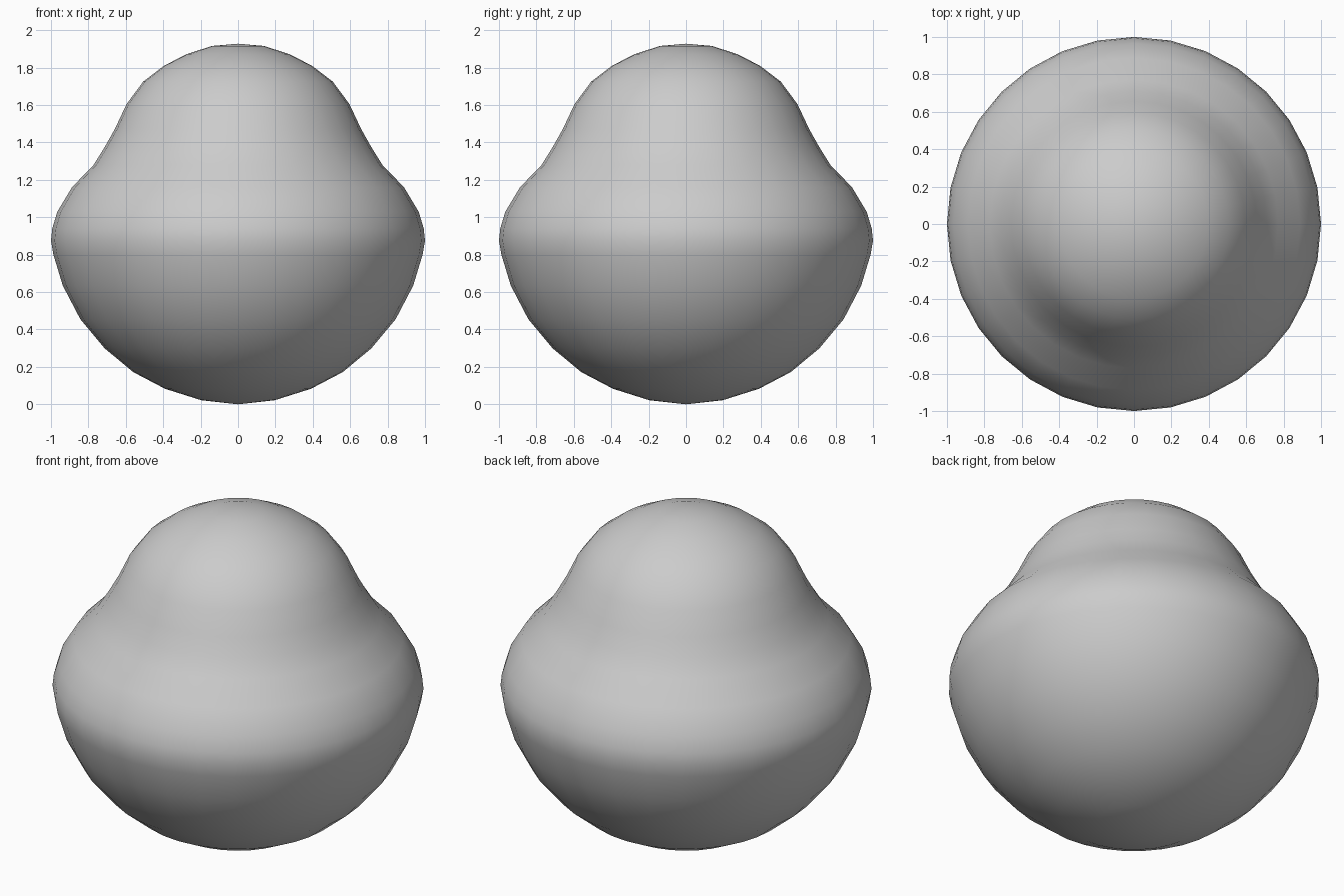
import bpy, bmesh, math

if "Cube" in bpy.data.objects:
    bpy.data.objects.remove(bpy.data.objects["Cube"])

SEGMENTS = 32
# Half profile (radius, height), bottom to top
profile = [(0.197, 0.022), (0.39, 0.083), (0.56, 0.172), (0.714, 0.30),
           (0.843, 0.455), (0.937, 0.635), (0.987, 0.80), (1.0, 0.875),
           (0.993, 0.94), (0.966, 1.03), (0.888, 1.16), (0.772, 1.28),
           (0.71, 1.38), (0.657, 1.475), (0.596, 1.605), (0.507, 1.725),
           (0.396, 1.81), (0.275, 1.872), (0.139, 1.916)]

# Round body with a narrower dome, turned around z
bm = bmesh.new()
rings = []
for r, z in profile:
    rings.append([bm.verts.new((r * math.cos(2 * math.pi * i / SEGMENTS),
                                r * math.sin(2 * math.pi * i / SEGMENTS), z))
                  for i in range(SEGMENTS)])
bottom = bm.verts.new((0, 0, 0))
top = bm.verts.new((0, 0, 1.928))
for i in range(SEGMENTS):
    j = (i + 1) % SEGMENTS
    bm.faces.new((bottom, rings[0][j], rings[0][i]))
    for a, b in zip(rings, rings[1:]):
        bm.faces.new((a[i], a[j], b[j], b[i]))
    bm.faces.new((rings[-1][i], rings[-1][j], top))
for f in bm.faces:
    f.smooth = True
mesh = bpy.data.meshes.new("domed_body")
bm.to_mesh(mesh)
bm.free()
bpy.context.collection.objects.link(bpy.data.objects.new("domed_body", mesh))
